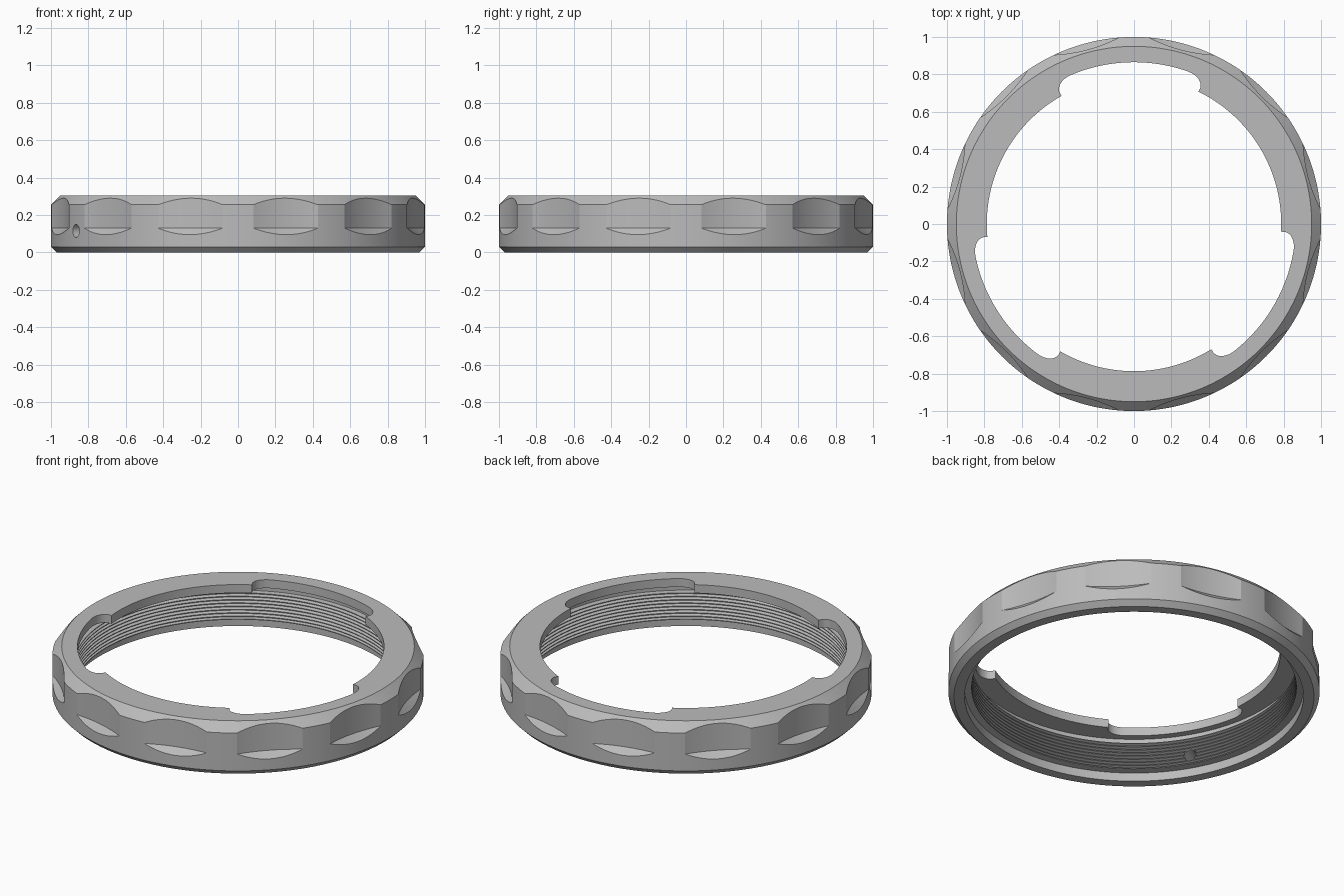
import bpy, bmesh, math
from mathutils import Matrix, Vector

cube = bpy.data.objects.get("Cube")
if cube:
    bpy.data.objects.remove(cube, do_unlink=True)

SEGMENTS = 240
HEIGHT = 0.305


def polar(radius, degrees, z=0.0):
    a = math.radians(degrees)
    return Vector((radius * math.cos(a), radius * math.sin(a), z))


def make_object(name, bm):
    bmesh.ops.recalc_face_normals(bm, faces=bm.faces)
    mesh = bpy.data.meshes.new(name)
    bm.to_mesh(mesh)
    bm.free()
    obj = bpy.data.objects.new(name, mesh)
    bpy.context.collection.objects.link(obj)
    return obj


def add_loft(bm, loops, cyclic=False):
    """Skin a list of closed point loops, capping the ends unless cyclic."""
    rows = [[bm.verts.new(p) for p in loop] for loop in loops]
    pairs = list(zip(rows, rows[1:] + rows[:1]))
    for a, b in pairs if cyclic else pairs[:-1]:
        for i in range(len(a)):
            j = (i + 1) % len(a)
            bm.faces.new((a[i], a[j], b[j], b[i]))
    if not cyclic:
        bm.faces.new(rows[0])
        bm.faces.new(rows[-1])


def cut(target, bm, name):
    cutter = make_object(name, bm)
    cutter.hide_render = True
    mod = target.modifiers.new(name, 'BOOLEAN')
    mod.operation = 'DIFFERENCE'
    mod.solver = 'EXACT'
    mod.object = cutter
    bpy.context.view_layer.objects.active = target
    bpy.ops.object.modifier_apply(modifier=mod.name)
    bpy.data.objects.remove(cutter, do_unlink=True)


# Ring section: chamfered outside, top lip, undercut, thread, counterbore
profile = [(0.913, 0), (0.97, 0), (1, 0.03), (1, 0.255), (0.95, HEIGHT),
           (0.787, HEIGHT), (0.787, 0.255), (0.905, 0.255), (0.905, 0.217)]
threads, top, bottom = 8, 0.217, 0.06
pitch = (top - bottom) / threads
for i in range(threads):
    z = top - i * pitch
    profile += [(0.875, z - 0.1 * pitch), (0.875, z - 0.3 * pitch),
                (0.893, z - 0.6 * pitch), (0.893, z - 0.8 * pitch)]
profile += [(0.875, bottom), (0.875, bottom - 0.005), (0.913, bottom - 0.01)]

bm = bmesh.new()
add_loft(bm, [[polar(r, 360 * s / SEGMENTS, z) for r, z in profile]
              for s in range(SEGMENTS)], cyclic=True)
ring = make_object("threaded_ring", bm)

# Twelve concave finger grips with a sloping floor
bm = bmesh.new()
GRIP_RADIUS, GRIP_AXIS, SPREAD = 0.853, 1.818, 13.6
for k in range(12):
    turn = Matrix.Rotation(math.radians(15 + 30 * k), 4, 'Z')
    loops = []
    for z, r in ((0.08, GRIP_RADIUS - 0.05), (0.13, GRIP_RADIUS), (0.35, GRIP_RADIUS)):
        arc = [polar(r, 180 + SPREAD * (i / 12 - 1), z) for i in range(25)]
        arc += [polar(0.6, 180 + SPREAD, z), polar(0.6, 180 - SPREAD, z)]
        loops.append([turn @ (p + Vector((GRIP_AXIS, 0, 0))) for p in arc])
    add_loft(bm, loops)
cut(ring, bm, "grip_cutter")

# Three round-cornered bayonet notches in the lip
bm = bmesh.new()
NOTCH, FILLET = 0.865, 6.5
for start, end in ((64, 119.5), (185, 240), (301.7, 357)):
    corner = [(FILLET * (1 - math.cos(t)), NOTCH - 0.06 * (1 - math.sin(t)))
              for t in (math.pi / 2 * i / 8 for i in range(9))]
    middle = [(start + FILLET + (end - start - 2 * FILLET) * i / 32, NOTCH)
              for i in range(1, 32)]
    outline = ([(start, 0.7)] + [(start + d, r) for d, r in corner] + middle
               + [(end - d, r) for d, r in reversed(corner)] + [(end, 0.7)])
    outline += [(end + (start - end) * i / 8, 0.7) for i in range(1, 8)]
    add_loft(bm, [[polar(r, a, z) for a, r in outline] for z in (0.24, 0.33)])
cut(ring, bm, "notch_cutter")

# Radial set screw hole
bm = bmesh.new()
place = (Matrix.Rotation(math.radians(210), 4, 'Z')
         @ Matrix.Translation((0.95, 0, 0.115))
         @ Matrix.Rotation(math.pi / 2, 4, 'Y'))
bmesh.ops.create_cone(bm, cap_ends=True, segments=32, radius1=0.035,
                      radius2=0.035, depth=0.3, matrix=place)
cut(ring, bm, "screw_hole_cutter")

# Single grey finish
grey = bpy.data.materials.new("metal_grey")
grey.use_nodes = True
color = (0.5, 0.5, 0.5, 1)
grey.diffuse_color = color
grey.node_tree.nodes["Principled BSDF"].inputs["Base Color"].default_value = color
ring.data.materials.clear()
ring.data.materials.append(grey)

bpy.ops.object.select_all(action='DESELECT')
ring.select_set(True)
bpy.context.view_layer.objects.active = ring
bpy.ops.object.shade_smooth_by_angle(angle=math.radians(15))
